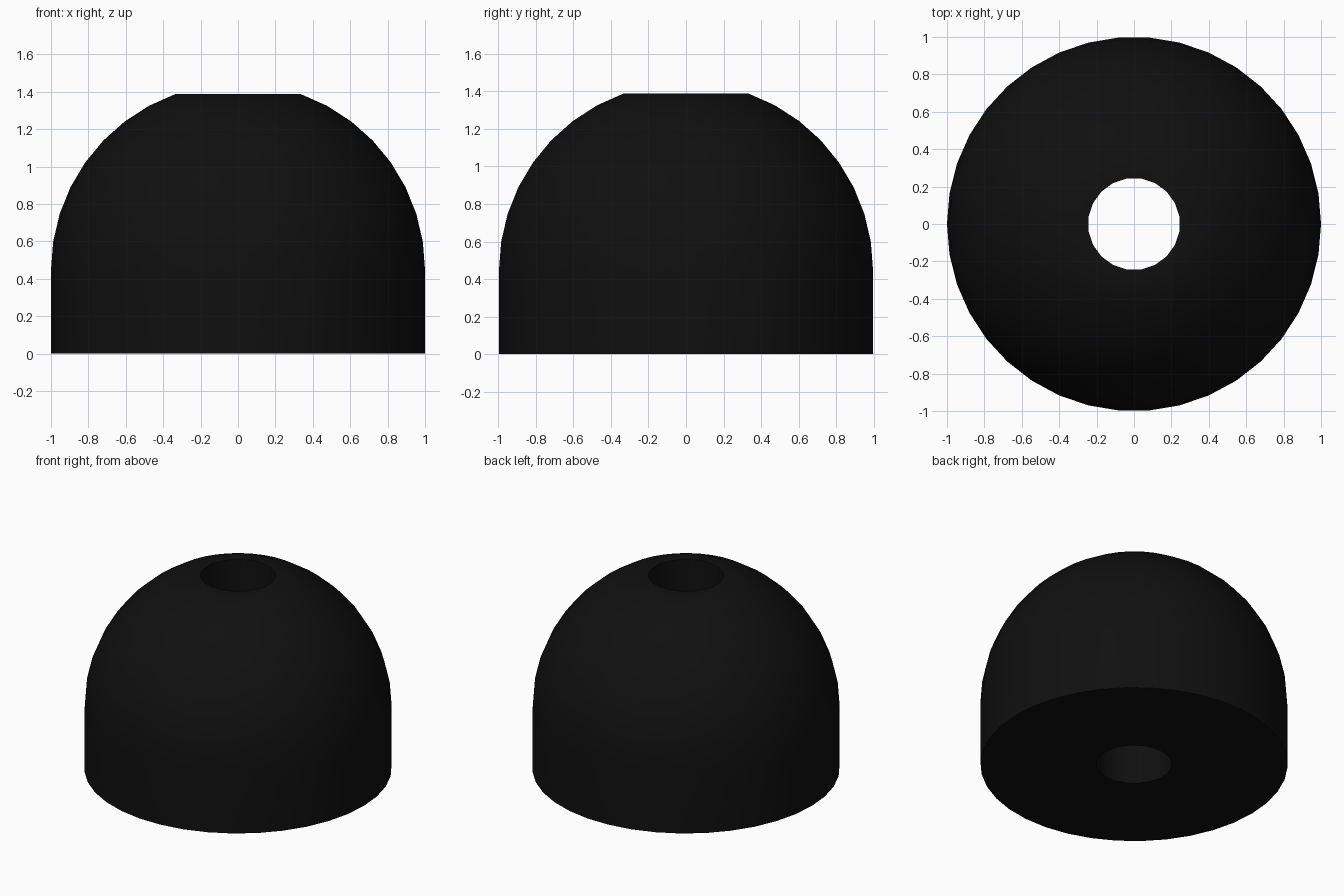
import bpy, bmesh, math

if "Cube" in bpy.data.objects:
    bpy.data.objects.remove(bpy.data.objects["Cube"])

black = bpy.data.materials.new("matte black")
black.diffuse_color = (0.005, 0.005, 0.005, 1)
black.use_nodes = True
black.node_tree.nodes["Principled BSDF"].inputs["Base Color"].default_value = black.diffuse_color

CENTRE_Z = 0.446      # height where the straight wall turns into the dome
SIDES, HOLE_SIDES = 38, 20
HOLE_R = 0.246

bm = bmesh.new()


def ring(radius, z, sides, turn=0.0):
    """Closed loop of vertices around the z axis."""
    return [bm.verts.new((radius * math.cos(turn + math.tau * i / sides),
                          radius * math.sin(turn + math.tau * i / sides), z))
            for i in range(sides)]


def skin(a, b):
    """Quads between two rings with the same number of sides."""
    n = len(a)
    for i in range(n):
        bm.faces.new((a[i], a[(i + 1) % n], b[(i + 1) % n], b[i]))


def loop_edges(r):
    return [bm.edges.get((r[i], r[(i + 1) % len(r)])) for i in range(len(r))]


# Straight wall and rounded dome, cut flat at the top
outer = [ring(1.0, 0.0, SIDES)]
for k in range(9):
    a = math.radians(8.8 * k)
    outer.append(ring(math.cos(a), CENTRE_Z + math.sin(a), SIDES))
for low, high in zip(outer, outer[1:]):
    skin(low, high)
top_z = outer[-1][0].co.z

# Vertical hole through the middle
turn = math.pi / HOLE_SIDES
hole_low = ring(HOLE_R, 0.0, HOLE_SIDES, turn)
hole_high = ring(HOLE_R, top_z, HOLE_SIDES, turn)
skin(hole_high, hole_low)

# Flat top rim and flat underside
for rim, hole in ((outer[-1], hole_high), (outer[0], hole_low)):
    bmesh.ops.triangle_fill(bm, use_beauty=True,
                            edges=loop_edges(rim) + loop_edges(hole))

bmesh.ops.recalc_face_normals(bm, faces=bm.faces)
mesh = bpy.data.meshes.new("domed_body")
bm.to_mesh(mesh)
bm.free()
mesh.materials.append(black)

body = bpy.data.objects.new("domed_body", mesh)
bpy.context.collection.objects.link(body)
bpy.context.view_layer.objects.active = body
body.select_set(True)
bpy.ops.object.shade_smooth_by_angle(angle=math.radians(30))
